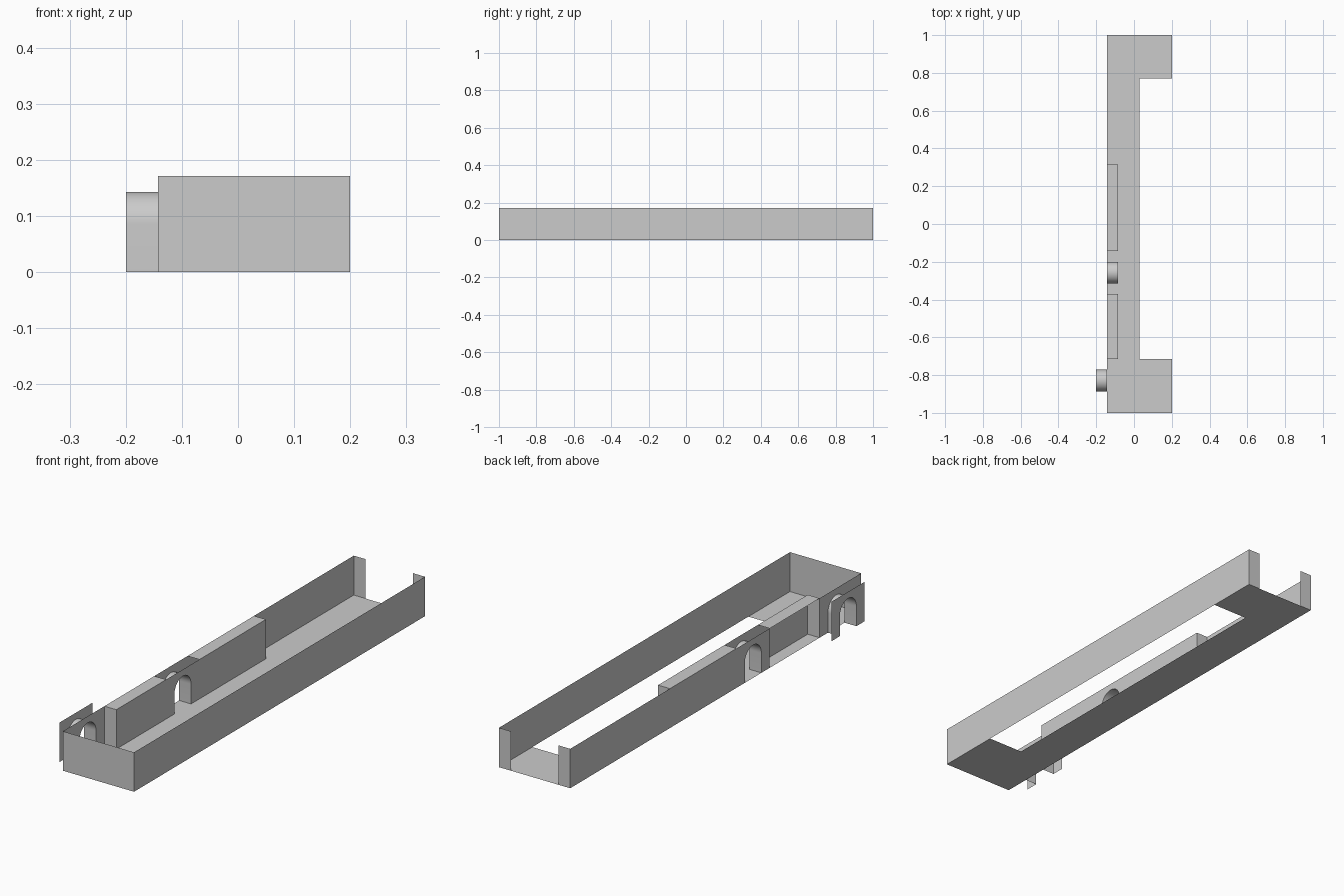
import bpy, bmesh, math

if "Cube" in bpy.data.objects:
    bpy.data.objects.remove(bpy.data.objects["Cube"])

U = 1 / 35          # module size: the plan lies on a 70 x 14 unit grid
H = 6               # wall height in modules
ARCH_R, ARCH_SPRING, SEG = 2, 3, 24


def sheet(name, polys, smooth=False):
    """Object made of thin faces, points given in modules."""
    bm = bmesh.new()
    for pts in polys:
        bm.faces.new([bm.verts.new([c * U for c in p]) for p in pts])
    bmesh.ops.remove_doubles(bm, verts=bm.verts, dist=1e-5)
    me = bpy.data.meshes.new(name)
    bm.to_mesh(me)
    bm.free()
    ob = bpy.data.objects.new(name, me)
    bpy.context.collection.objects.link(ob)
    if smooth:
        bpy.ops.object.select_all(action='DESELECT')
        bpy.context.view_layer.objects.active = ob
        ob.select_set(True)
        bpy.ops.object.shade_smooth_by_angle()
    return ob


def flat(x0, x1, y0, y1, z=0):
    return [(x0, y0, z), (x1, y0, z), (x1, y1, z), (x0, y1, z)]


def wall(x0, y0, x1, y1):
    return [(x0, y0, 0), (x1, y1, 0), (x1, y1, H), (x0, y0, H)]


def arch(yc):
    """Door outline as (y, z) points from one foot to the other."""
    arc = [(yc - ARCH_R * math.cos(math.pi * i / SEG),
            ARCH_SPRING + ARCH_R * math.sin(math.pi * i / SEG)) for i in range(SEG + 1)]
    return [(yc - ARCH_R, 0)] + arc + [(yc + ARCH_R, 0)]


def doorway(name, x0, x1, yc):
    """Two 8-module panels with an arched passage joining them."""
    pts = arch(yc)
    for label, x in (("outer", x0), ("inner", x1)):
        polys = [wall(x, yc - 4, x, yc - 2), wall(x, yc + 2, x, yc + 4)]
        # strips between the arch curve and the wall top
        for a, b in zip(pts[1:-2], pts[2:-1]):
            polys.append([(x, *a), (x, *b), (x, b[0], H), (x, a[0], H)])
        sheet(f"{name}_{label}_panel", polys)
    sheet(f"{name}_passage",
          [[(x0, *a), (x0, *b), (x1, *b), (x1, *a)] for a, b in zip(pts, pts[1:])], True)


# C-shaped floor
sheet("floor", [flat(-5, 1, -25, 27), flat(-5, 7, -35, -25), flat(-5, 7, 27, 35)])

# Outer walls, with short returns at the open back end
sheet("right_wall", [wall(7, -35, 7, 35)])
sheet("front_wall", [wall(-5, -35, 7, -35)])
sheet("back_wall_returns", [wall(-5, 35, -3, 35), wall(5, 35, 7, 35)])
sheet("left_wall", [wall(-5, -35, -5, -33), wall(-5, -5, -5, 35)])

# Thick wall block behind the middle doorway
sheet("wall_block", [flat(-5, -3, -5, 11, H), wall(-3, -5, -3, 11), wall(-5, 11, -3, 11)])

# Niche open to the outside
sheet("niche", [flat(-5, -3, -25, -13, H), wall(-3, -25, -3, -13), wall(-5, -25, -3, -25)])

# Arched doorways
doorway("middle_door", -5, -3, -9)
doorway("front_door", -7, -5, -29)
